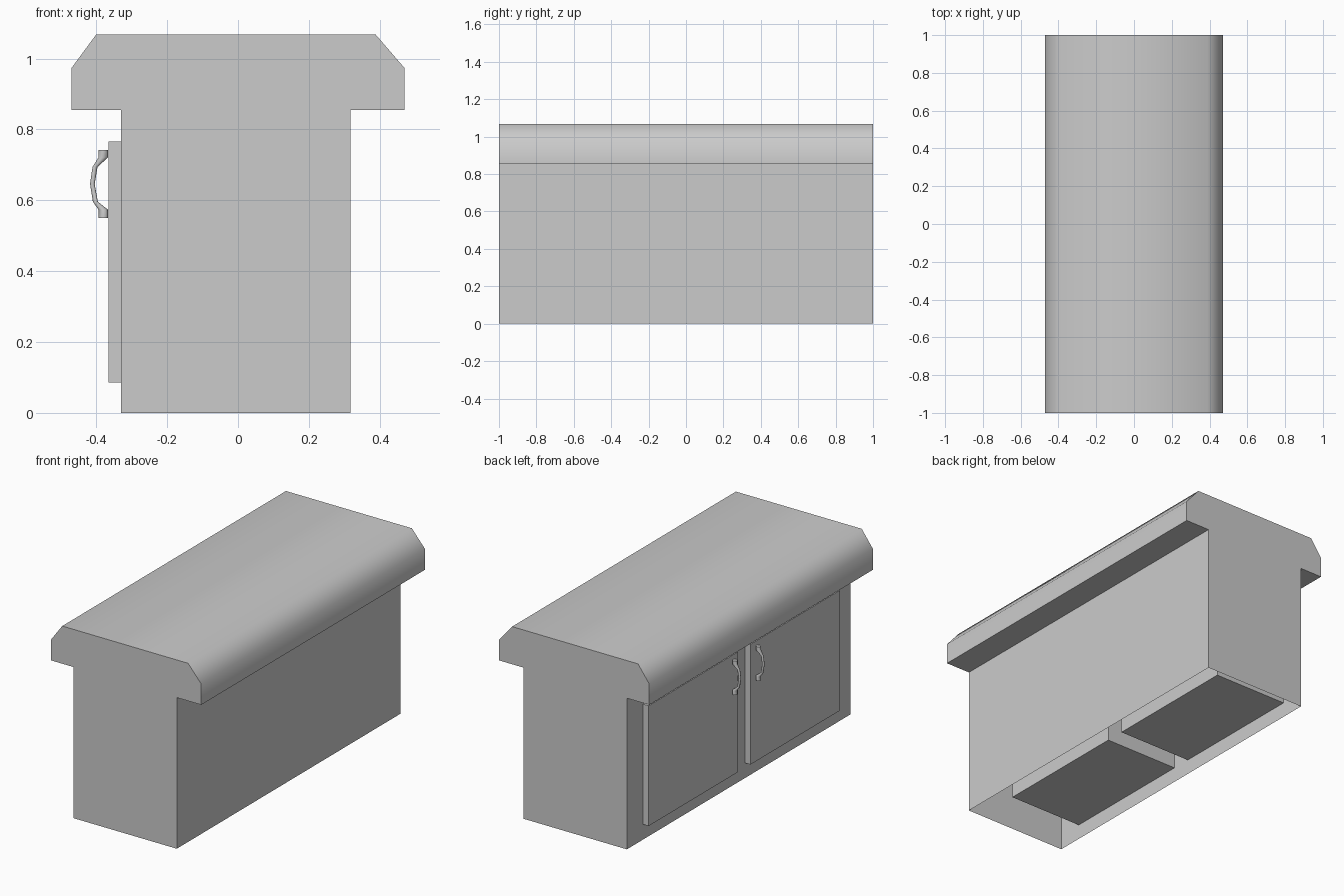
import bpy, bmesh, math

if "Cube" in bpy.data.objects:
    bpy.data.objects.remove(bpy.data.objects["Cube"])


def finish(name, bm, smooth=None):
    bmesh.ops.recalc_face_normals(bm, faces=bm.faces)
    mesh = bpy.data.meshes.new(name)
    bm.to_mesh(mesh)
    bm.free()
    obj = bpy.data.objects.new(name, mesh)
    bpy.context.collection.objects.link(obj)
    if smooth:
        bpy.ops.object.select_all(action='DESELECT')
        obj.select_set(True)
        bpy.context.view_layer.objects.active = obj
        bpy.ops.object.shade_smooth_by_angle(angle=math.radians(smooth))
    return obj


def box(name, lo, hi, open_front=False):
    bm = bmesh.new()
    bmesh.ops.create_cube(bm, size=1)
    for v in bm.verts:
        v.co = [(a + b) / 2 + c * (b - a) for a, b, c in zip(lo, hi, v.co)]
    if open_front:
        front = [f for f in bm.faces if f.calc_center_median().x < lo[0] + 1e-4]
        bmesh.ops.delete(bm, geom=front, context='FACES_ONLY')
    return finish(name, bm)


def loft(name, rings, smooth):
    """Join a list of equal-length rings into a capped tube."""
    bm = bmesh.new()
    loops = [[bm.verts.new(p) for p in ring] for ring in rings]
    n = len(loops[0])
    for a, b in zip(loops, loops[1:]):
        for i in range(n):
            j = (i + 1) % n
            bm.faces.new((a[i], a[j], b[j], b[i]))
    bm.faces.new(loops[0])
    bm.faces.new(loops[-1])
    return finish(name, bm, smooth)


# Counter shell: one cross-section run along y, hollow and open underneath
PROFILE = [(-0.33, 0), (-0.33, 0.855), (-0.47, 0.855), (-0.47, 0.973),
           (-0.40, 1.068), (0.388, 1.068), (0.47, 0.973), (0.47, 0.855),
           (0.317, 0.855), (0.317, 0)]
bm = bmesh.new()
ends = [[bm.verts.new((x, y, z)) for x, z in PROFILE] for y in (-1, 1)]
for i in range(len(PROFILE) - 1):
    bm.faces.new((ends[0][i], ends[0][i + 1], ends[1][i + 1], ends[1][i]))
for end in ends:
    bm.faces.new(end)
finish("counter_shell", bm, 60)

# Handle sections from top to bottom: height, centre x, radius
HANDLE = [(0.742, -0.380, 0.0135), (0.721, -0.380, 0.0135), (0.694, -0.4035, 0.007),
          (0.646, -0.411, 0.0065), (0.596, -0.4025, 0.007), (0.573, -0.380, 0.0135),
          (0.550, -0.380, 0.0135)]
SIDES = 12

for side, label in ((-1, "front"), (1, "back")):
    y0, y1 = sorted((side * 0.055, side * 0.855))
    # Door slab and the compartment behind it
    box(label + "_door", (-0.365, y0, 0.086), (-0.33, y1, 0.766))
    box(label + "_compartment", (-0.33, y0, 0.086), (0.134, y1, 0.766), open_front=True)
    # Bowed handle near the middle of the counter
    rings = [[(x + r * math.cos(math.tau * k / SIDES),
               side * 0.105 + r * math.sin(math.tau * k / SIDES), z)
              for k in range(SIDES)] for z, x, r in HANDLE]
    loft(label + "_handle", rings, 40)
